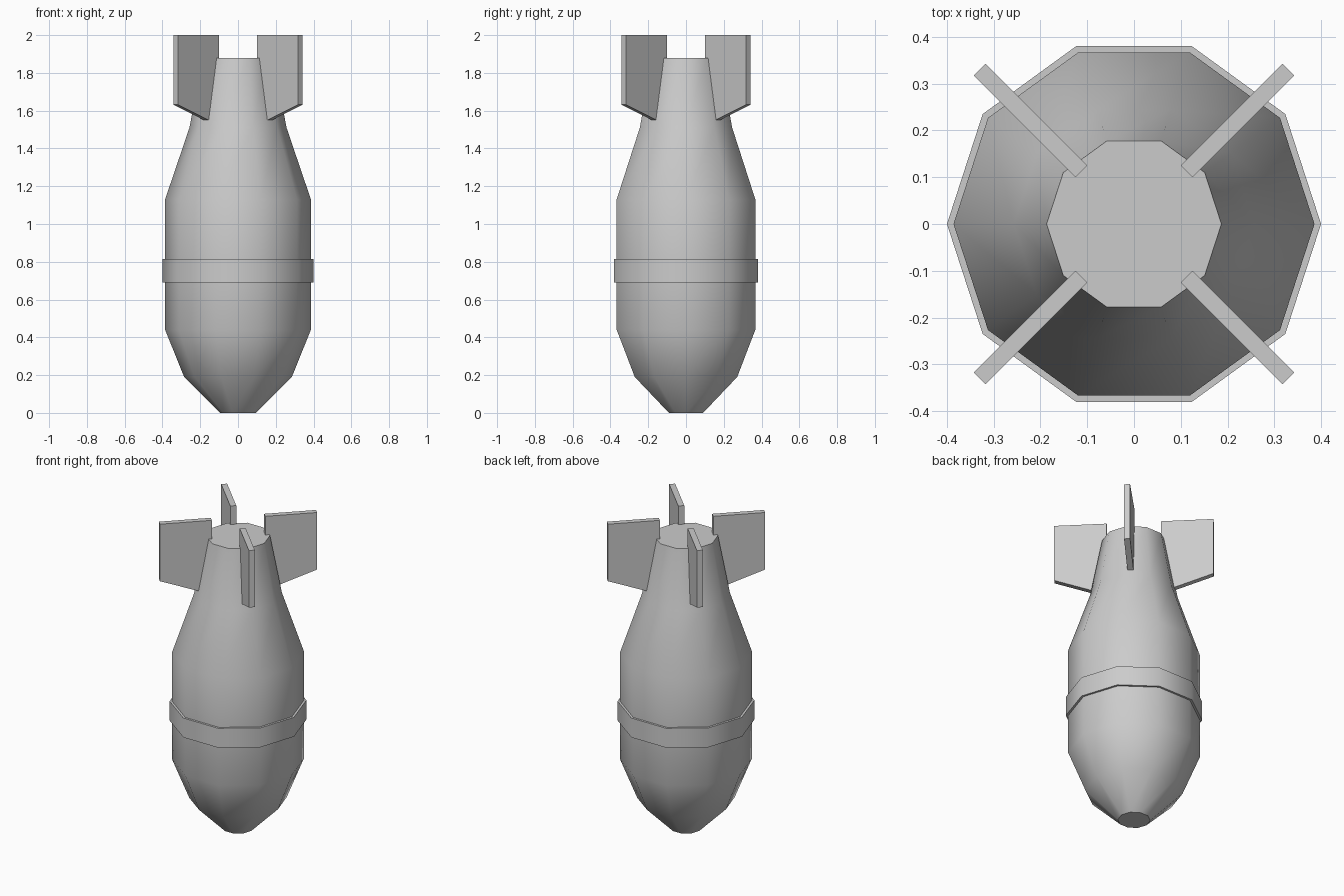
import bpy, bmesh, math
from mathutils import Matrix

if "Cube" in bpy.data.objects:
    bpy.data.objects.remove(bpy.data.objects["Cube"])

grey = bpy.data.materials.new("grey_metal")
grey.diffuse_color = (0.6, 0.6, 0.6, 1)
grey.use_nodes = True
grey.node_tree.nodes["Principled BSDF"].inputs["Base Color"].default_value = grey.diffuse_color
SIDES = 10


def finish(bm, name, angle):
    bmesh.ops.recalc_face_normals(bm, faces=bm.faces)
    mesh = bpy.data.meshes.new(name)
    bm.to_mesh(mesh)
    bm.free()
    mesh.materials.append(grey)
    ob = bpy.data.objects.new(name, mesh)
    bpy.context.collection.objects.link(ob)
    bpy.ops.object.select_all(action='DESELECT')
    ob.select_set(True)
    bpy.context.view_layer.objects.active = ob
    bpy.ops.object.shade_smooth_by_angle(angle=math.radians(angle))
    return ob


def lathe(name, profile, closed=False):
    """Ten-sided turned part from (radius, height) points."""
    bm = bmesh.new()
    rings = [[bm.verts.new((r * math.cos(2 * math.pi * i / SIDES),
                            r * math.sin(2 * math.pi * i / SIDES), z))
              for i in range(SIDES)] for r, z in profile]
    pairs = list(zip(rings, rings[1:]))
    if closed:
        pairs.append((rings[-1], rings[0]))
    else:
        bm.faces.new(rings[0])
        bm.faces.new(rings[-1])
    for a, b in pairs:
        for i in range(SIDES):
            j = (i + 1) % SIDES
            bm.faces.new((a[i], a[j], b[j], b[i]))
    return finish(bm, name, 40)


# Casing with blunt nose and flat tail
lathe("casing", [(0.095, 0), (0.285, 0.19), (0.386, 0.44), (0.386, 1.13),
                 (0.257, 1.51), (0.187, 1.88)])

# Raised band around the middle
lathe("band", [(0.38, 0.69), (0.4, 0.69), (0.4, 0.815), (0.38, 0.815)], closed=True)

# Four diagonal tail fins with slanted lower edges
fin_outline = [(0.159, 1.522), (0.467, 1.632), (0.467, 2.0), (0.159, 2.0)]
for k in range(4):
    bm = bmesh.new()
    face = bm.faces.new([bm.verts.new((x, -0.0177, z)) for x, z in fin_outline])
    out = bmesh.ops.extrude_face_region(bm, geom=[face])
    moved = [v for v in out["geom"] if isinstance(v, bmesh.types.BMVert)]
    bmesh.ops.translate(bm, verts=moved, vec=(0, 0.0354, 0))
    bm.transform(Matrix.Rotation(math.radians(45 + 90 * k), 4, 'Z'))
    finish(bm, f"tail_fin_{k + 1}", 15)
